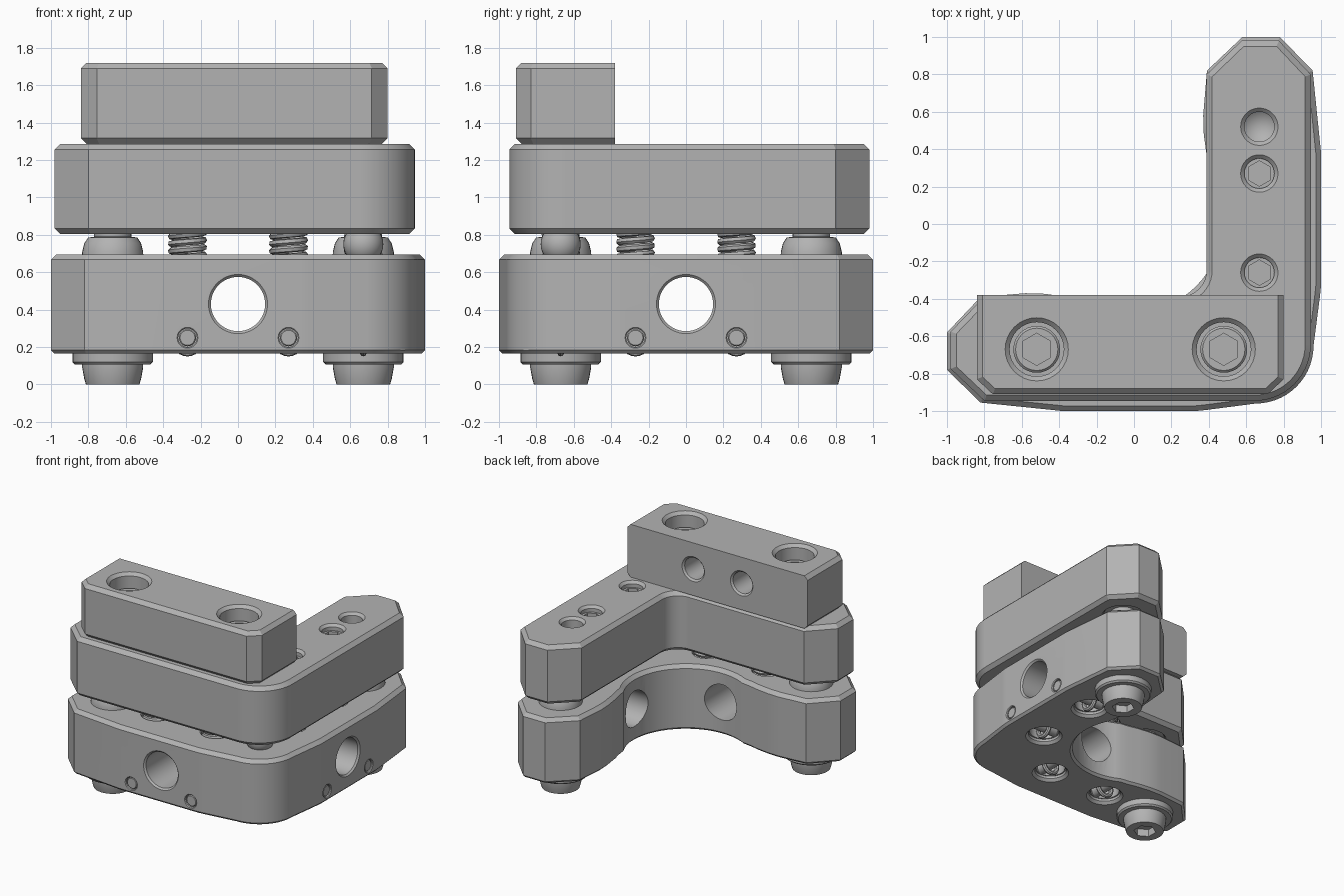
import bpy, bmesh
from math import sin, cos, radians, pi
from mathutils import Vector, Matrix

if "Cube" in bpy.data.objects:
    bpy.data.objects.remove(bpy.data.objects["Cube"], do_unlink=True)

grey = bpy.data.materials.new("machined_grey")
grey.use_nodes = True
COLOUR = (0.45, 0.45, 0.45, 1)
grey.diffuse_color = COLOUR
grey.node_tree.nodes["Principled BSDF"].inputs["Base Color"].default_value = COLOUR

UP, DOWN, FRONT, SIDE = (0, 0, 1), (0, 0, -1), (0, -1, 0), (1, 0, 0)
A = 0.67                                   # centre line of both arms


def activate(ob):
    bpy.ops.object.select_all(action='DESELECT')
    ob.select_set(True)
    bpy.context.view_layer.objects.active = ob


def to_object(name, bm):
    mesh = bpy.data.meshes.new(name)
    bm.to_mesh(mesh)
    bm.free()
    mesh.materials.append(grey)
    ob = bpy.data.objects.new(name, mesh)
    bpy.context.collection.objects.link(ob)
    return ob


def smooth(ob, flats=False):
    activate(ob)
    bpy.ops.object.shade_smooth_by_angle(angle=radians(25))
    if flats:
        mod = ob.modifiers.new("flat_faces", 'WEIGHTED_NORMAL')
        mod.keep_sharp = True
    return ob


def lathe(name, profile, loc, direction=UP, sides=32):
    """Revolve (radius, height) points about an axis through loc."""
    bm = bmesh.new()
    vs = [bm.verts.new((0, r, h)) for r, h in profile]
    es = [bm.edges.new(pair) for pair in zip(vs, vs[1:])]
    bmesh.ops.spin(bm, geom=vs + es, cent=(0, 0, 0), axis=(0, 0, 1),
                   angle=2 * pi, steps=sides)
    bmesh.ops.remove_doubles(bm, verts=bm.verts, dist=1e-5)
    bmesh.ops.recalc_face_normals(bm, faces=bm.faces)
    turn = Vector(direction).to_track_quat('Z', 'Y').to_matrix().to_4x4()
    bm.transform(Matrix.Translation(loc) @ turn)
    return to_object(name, bm)


def cut(ob, cutter):
    mod = ob.modifiers.new("cut", 'BOOLEAN')
    mod.operation, mod.solver, mod.object = 'DIFFERENCE', 'EXACT', cutter
    activate(ob)
    bpy.ops.object.modifier_apply(modifier=mod.name)
    bpy.data.objects.remove(cutter, do_unlink=True)


def drill(ob, loc, direction, r, depth, chamfer=0.02, tip=0.0, sides=32):
    """Chamfered hole going inward from a surface point."""
    cut(ob, lathe("cutter", [(0, -depth - tip), (r, -depth), (r, -chamfer),
                             (r + chamfer, 0), (r + chamfer, 0.03), (0, 0.03)],
                  loc, direction, sides))


def hex_cut(ob, loc, direction, r, depth):
    cut(ob, lathe("cutter", [(0, -depth), (r, -depth), (r, 0.015), (0, 0.015)],
                  loc, direction, 6))


def prism(name, outline, z0, z1, low, high, keep=lambda a, b: True):
    """Extrude an outline and chamfer its lower and upper rims."""
    bm = bmesh.new()
    face = bm.faces.new([bm.verts.new((x, y, z0)) for x, y in outline])
    top = bmesh.ops.extrude_face_region(bm, geom=[face])["geom"]
    bmesh.ops.translate(bm, vec=(0, 0, z1 - z0),
                        verts=[g for g in top if isinstance(g, bmesh.types.BMVert)])
    for z, size in ((z0, low), (z1, high)):
        rim = [e for e in bm.edges if all(abs(v.co.z - z) < 1e-4 for v in e.verts)
               and keep(e.verts[0].co, e.verts[1].co)]
        bmesh.ops.bevel(bm, geom=rim, offset=size, segments=1,
                        affect='EDGES', clamp_overlap=False)
    bmesh.ops.recalc_face_normals(bm, faces=bm.faces)
    return to_object(name, bm)


def arc(c, r, a0, a1, n):
    return [(c + r * cos(radians(a0 + (a1 - a0) * i / n)),
             -c + r * sin(radians(a0 + (a1 - a0) * i / n))) for i in range(n + 1)]


def mirrored(half):
    """Complete an outline across the diagonal of the L."""
    return half + [(-y, -x) for x, y in reversed(half[1:-1])]


# Lower plate: bowed outer walls and a round inner hollow
base = prism("base_plate", mirrored(
    arc(0.65, 0.31, -45, 0, 7)
    + [(0.995, -0.38), (1, -0.33), (1, 0.38), (0.955, 0.82), (0.78, 1), (0.58, 1),
       (0.39, 0.82), (0.37, 0.58), (0.373, 0.48), (0.388, 0.37), (0.406, 0.29)]
    + arc(0, 0.47, 28, -45, 12)), 0.165, 0.695, 0.018, 0.028)

# Upper plate: straight L with a small inner fillet
upper = prism("upper_plate", mirrored(
    arc(0.645, 0.3, -45, 0, 7)
    + [(0.945, 0.8), (0.775, 0.98), (0.575, 0.98), (0.388, 0.8)]
    + arc(0.248, 0.14, 0, -45, 5)), 0.805, 1.287, 0.028, 0.03)

# Clamp block on the front arm, chamfered everywhere but at its back
BACK = -0.38
block = prism("clamp_block", [(-0.84, BACK), (-0.84, -0.83), (-0.755, -0.91),
                              (0.715, -0.91), (0.8, -0.83), (0.8, BACK)],
              1.287, 1.72, 0.03, 0.03,
              lambda a, b: not (abs(a.y - BACK) < 1e-4 and abs(b.y - BACK) < 1e-4))

# Large cross holes through each arm
drill(base, (0, -1, 0.43), FRONT, 0.145, 0.8, 0.013, sides=48)
drill(base, (1, 0, 0.43), SIDE, 0.145, 0.8, 0.013, sides=48)


def spring(name, x, y, z0, z1, turns, r=0.087, wire=0.018):
    curve = bpy.data.curves.new(name, 'CURVE')
    curve.dimensions = '3D'
    curve.bevel_depth, curve.bevel_resolution = wire, 1
    curve.use_fill_caps = True
    line = curve.splines.new('POLY')
    n = turns * 18
    line.points.add(n)
    for i, p in enumerate(line.points):
        t = 2 * pi * i / 18
        p.co = (x + r * cos(t), y + r * sin(t), z0 + (z1 - z0) * i / n, 1)
    curve.materials.append(grey)
    ob = bpy.data.objects.new(name, curve)
    bpy.context.collection.objects.link(ob)
    activate(ob)
    bpy.ops.object.convert(target='MESH')
    smooth(ob)


# Springs, each hooked on a cross pin in its own shaft
for arm, out in (("front", FRONT), ("side", SIDE)):
    for k, t in enumerate((-0.27, 0.27)):
        x, y = (t, -A) if arm == "front" else (A, t)
        face = Vector((x, y, 0.25)) + Vector(out) * (1 - A)
        drill(base, (x, y, 0.695), UP, 0.11, 0.6, 0.01)
        drill(base, (x, y, 0.165), DOWN, 0.12, 0.04, 0.02)
        drill(base, face, out, 0.05, 0.08, 0.006, sides=20)
        drill(upper, (x, y, 0.805), DOWN, 0.11, 0.1, 0.01)
        tag = f"{arm}_{k + 1}"
        spring("spring_" + tag, x, y, 0.34, 0.89, 14)
        smooth(lathe("pin_" + tag, [(0, -0.56), (0.046, -0.56), (0.046, -0.013),
                                    (0.04, -0.007), (0, -0.007)], face, out, 20))
        ring = [(0.064 + 0.018 * cos(a * pi / 4), 0.018 * sin(a * pi / 4))
                for a in range(9)]
        smooth(lathe("spring_hook_" + tag, ring, (x, y, 0.232), out, 24))

# Screw recesses along the upper plate
for y in (0.27, -0.26):
    drill(upper, (A, y, 1.287), UP, 0.08, 0.05)
    hex_cut(upper, (A, y, 1.237), UP, 0.068, 0.07)
drill(upper, (A, 0.52, 1.287), UP, 0.08, 0.15, tip=0.06)


def socket_screw(name, loc, direction, r, hexagon, profile):
    ob = lathe(name, profile, loc, direction)
    hex_cut(ob, loc, direction, hexagon, 0.06)
    return smooth(ob)


# Clamp block: counterbored screws on top, plain bores behind
for side, x in (("right", -0.52), ("left", 0.48)):
    drill(block, (x, -A, 1.72), UP, 0.145, 0.2, 0.024)
    socket_screw("block_screw_" + side, (x, -A, 1.61), UP, 0.12, 0.086,
                 [(0, -0.1), (0.125, -0.1), (0.125, -0.012), (0.113, 0), (0, 0)])
for x in (-0.24, 0.2):
    drill(block, (x, BACK, 1.505), (0, 1, 0), 0.088, 0.3, 0.014)

# Adjusters at the two arm ends
for arm, x, y in (("front", -A, -A), ("side", A, A)):
    drill(upper, (x, y, 0.805), DOWN, 0.15, 0.025, 0.015)
    socket_screw("adjuster_knob_" + arm, (x, y, 0), DOWN, 0.16, 0.085,
                 [(0, 0), (0.143, 0), (0.152, -0.03), (0.163, -0.09),
                  (0.163, -0.12), (0, -0.12)])
    smooth(lathe("adjuster_collar_" + arm, [(0, 0.108), (0.203, 0.108), (0.215, 0.12),
                                            (0.215, 0.19), (0, 0.19)], (x, y, 0)))
    smooth(lathe("adjuster_boss_" + arm, [(0, 0.65), (0.165, 0.65), (0.163, 0.71),
                                          (0.152, 0.755), (0.132, 0.785), (0.1, 0.79),
                                          (0.1, 0.85), (0, 0.85)], (x, y, 0)))

# Pivot ball between the plates at the corner
ball = [(0.107 * sin(pi * i / 16), -0.107 * cos(pi * i / 16)) for i in range(17)]
smooth(lathe("pivot_ball", ball, (A, -A, 0.75)))

for part in (base, upper, block):
    smooth(part, flats=True)
